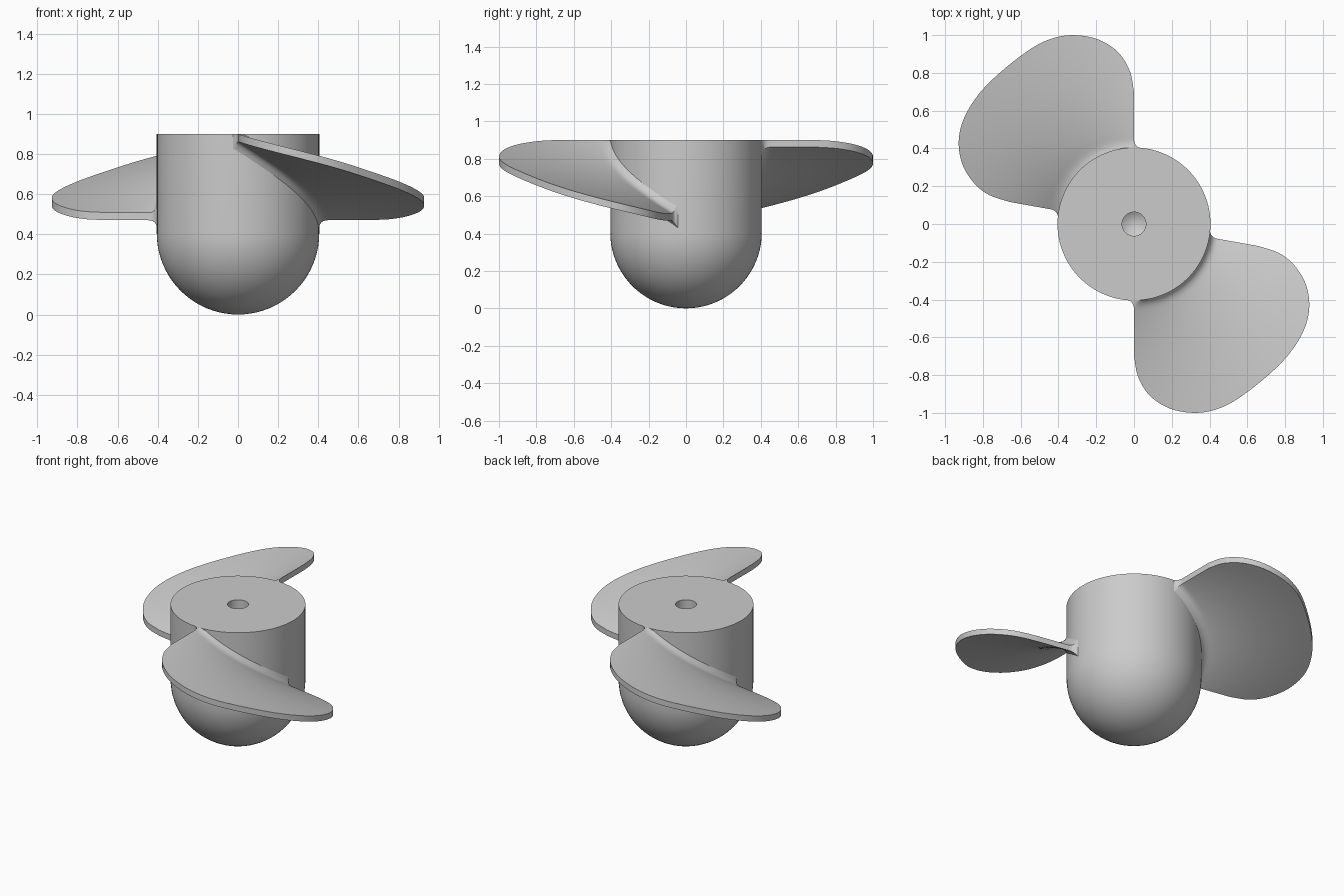
import bpy, bmesh, math
from mathutils import Vector

cube = bpy.data.objects.get("Cube")
if cube:
    bpy.data.objects.remove(cube, do_unlink=True)

HUB_R, TOP = 0.405, 0.9
HALF, FILLET = 0.019, 0.045

grey = bpy.data.materials.new("plain_grey")
grey.use_nodes = True
colour = (0.6, 0.6, 0.6, 1)
grey.diffuse_color = colour
grey.node_tree.nodes["Principled BSDF"].inputs["Base Color"].default_value = colour


def finish(bm, name, angle):
    bmesh.ops.recalc_face_normals(bm, faces=bm.faces)
    mesh = bpy.data.meshes.new(name)
    bm.to_mesh(mesh)
    bm.free()
    mesh.materials.append(grey)
    ob = bpy.data.objects.new(name, mesh)
    bpy.context.collection.objects.link(ob)
    bpy.ops.object.select_all(action='DESELECT')
    ob.select_set(True)
    bpy.context.view_layer.objects.active = ob
    bpy.ops.object.shade_smooth_by_angle(angle=math.radians(angle))
    return ob


# Hub: round nose, straight barrel, flat top with a drilled shaft hole
def make_hub():
    steps = 20
    profile = [(HUB_R * math.sin(a), HUB_R * (1 - math.cos(a)))
               for a in (math.pi / 2 * i / steps for i in range(steps + 1))]
    profile += [(HUB_R, TOP), (0.063, TOP), (0.063, 0.6), (0, 0.56)]
    bm = bmesh.new()
    verts = [bm.verts.new((r, 0, z)) for r, z in profile]
    edges = [bm.edges.new(pair) for pair in zip(verts, verts[1:])]
    bmesh.ops.spin(bm, geom=verts + edges, cent=(0, 0, 0), axis=(0, 0, 1),
                   angle=math.tau, steps=80)
    bmesh.ops.remove_doubles(bm, verts=bm.verts, dist=0.0001)
    finish(bm, "hub", 35)


# Smooth curve through a few points
def smooth_path(points, per_span):
    p = [Vector(q) for q in points]
    p = [2 * p[0] - p[1]] + p + [2 * p[-1] - p[-2]]
    path = []
    for a, b, c, d in zip(p, p[1:], p[2:], p[3:]):
        for k in range(per_span):
            t = k / per_span
            path.append(0.5 * (2 * b + (c - a) * t + (2 * a - 5 * b + 4 * c - d) * t ** 2
                               + (3 * b - a - 3 * c + d) * t ** 3))
    return path + [p[-2]]


TIP = [(0, -0.7), (0.022, -0.81), (0.085, -0.91), (0.19, -0.977), (0.32, -1),
       (0.44, -0.98), (0.55, -0.925), (0.70, -0.81), (0.82, -0.69), (0.90, -0.56),
       (0.928, -0.44), (0.91, -0.32), (0.85, -0.22), (0.77, -0.155), (0.66, -0.117)]
SPANS = [0, .025, .05, .08, .11, .15, .2, .3, .4, .5, .6, .7, .8, .9, 1]


# Blade: helical sheet lofted from hub to rounded tip, flared at the root
def make_blade(name, turn):
    bm = bmesh.new()
    tip = smooth_path(TIP, 5)
    upper, lower = [], []
    for i, end in enumerate(tip):
        u = i / (len(tip) - 1)
        a = math.radians(-90 + 80 * u)
        root = Vector((math.cos(a), math.sin(a))) * (HUB_R - 0.006)
        up_row, low_row = [], []
        for s in SPANS:
            q = root.lerp(end, s)
            r, ang = q.length, math.atan2(q.y, q.x)
            near = min(1, max(0, 1 - (r - HUB_R) / FILLET))
            flare = FILLET * (1 - math.sqrt(1 - near ** 2))
            z = 0.881 - 0.281 * (ang + math.pi / 2)
            ang += turn + (2 * u - 1) * 0.7 * flare / r
            x, y = r * math.cos(ang), r * math.sin(ang)
            up_row.append(bm.verts.new((x, y, min(TOP, z + HALF + flare))))
            low_row.append(bm.verts.new((x, y, z - HALF - flare)))
        upper.append(up_row)
        lower.append(low_row)
    rows, cols = len(upper), len(SPANS)
    for grid in (upper, lower):
        for i in range(rows - 1):
            for j in range(cols - 1):
                bm.faces.new((grid[i][j], grid[i + 1][j],
                              grid[i + 1][j + 1], grid[i][j + 1]))
    # Rim wall around the whole outline
    rim = [(0, j) for j in range(cols)] + [(i, cols - 1) for i in range(1, rows)]
    rim += [(rows - 1, j) for j in range(cols - 2, -1, -1)]
    rim += [(i, 0) for i in range(rows - 2, 0, -1)]
    for (i, j), (k, m) in zip(rim, rim[1:] + rim[:1]):
        bm.faces.new((upper[i][j], upper[k][m], lower[k][m], lower[i][j]))
    finish(bm, name, 40)


make_hub()
make_blade("front_blade", 0)
make_blade("back_blade", math.pi)
